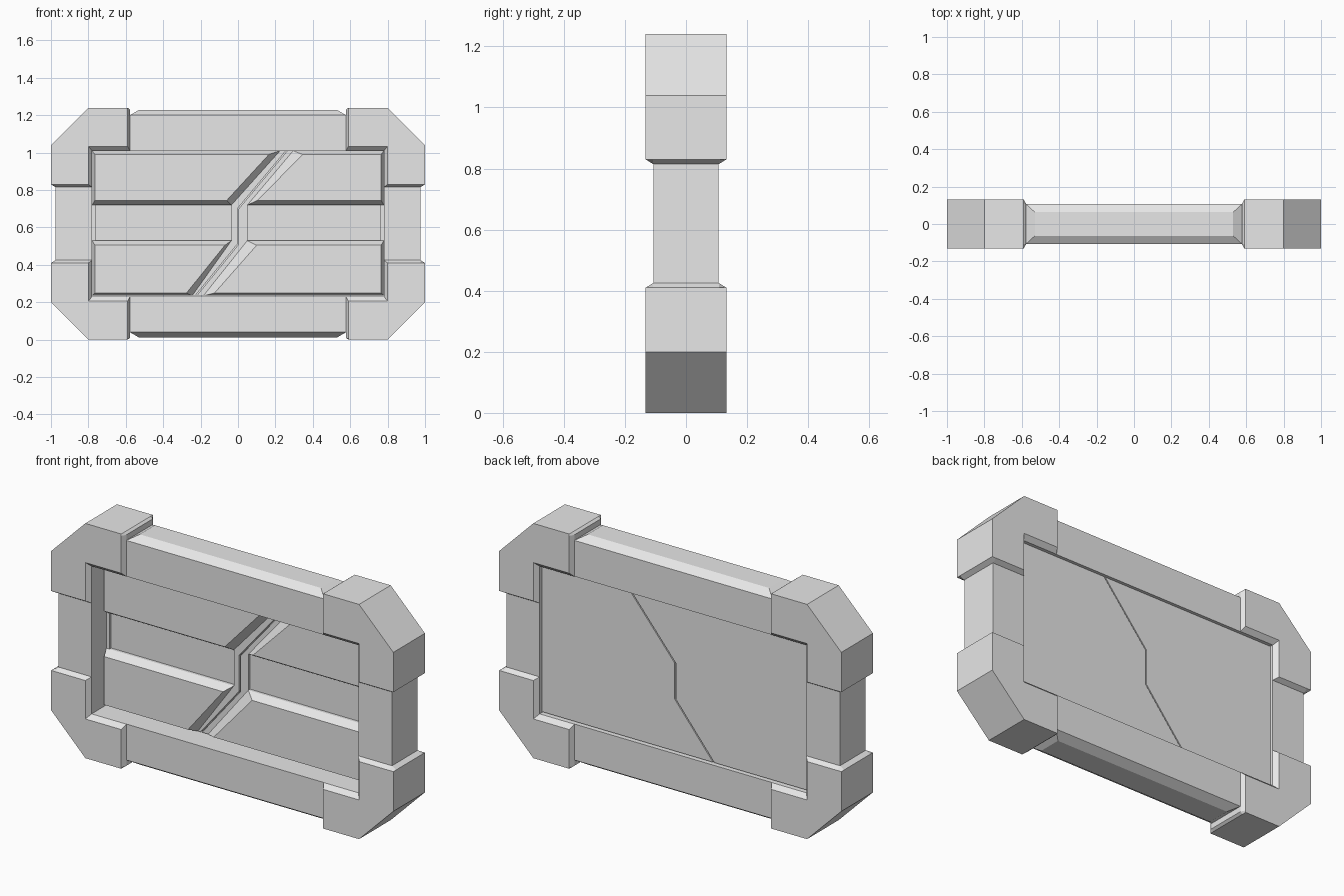
import bpy
import bmesh

default = bpy.data.objects.get("Cube")
if default:
    bpy.data.objects.remove(default, do_unlink=True)

grey = bpy.data.materials.new("light_grey_metal")
grey.use_nodes = True
grey.diffuse_color = (0.8, 0.8, 0.8, 1)
grey.node_tree.nodes["Principled BSDF"].inputs["Base Color"].default_value = (0.8, 0.8, 0.8, 1)

MID = 0.62  # height of the door's middle


def loft(name, rings):
    """Join matching rings of 3D points and cap both ends."""
    bm = bmesh.new()
    loops = [[bm.verts.new(p) for p in ring] for ring in rings]
    n = len(loops[0])
    for a, b in zip(loops, loops[1:]):
        for i in range(n):
            j = (i + 1) % n
            bm.faces.new((a[i], a[j], b[j], b[i]))
    bm.faces.new(loops[0])
    bm.faces.new(loops[-1])
    bmesh.ops.recalc_face_normals(bm, faces=bm.faces)
    mesh = bpy.data.meshes.new(name)
    bm.to_mesh(mesh)
    bm.free()
    mesh.materials.append(grey)
    obj = bpy.data.objects.new(name, mesh)
    bpy.context.collection.objects.link(obj)
    return obj


def plate(name, *layers):
    """Stack front-view outlines; each layer is (y, [(x, z), ...])."""
    return loft(name, [[(x, y, z) for x, z in pts] for y, pts in layers])


def rect(x0, x1, z0, z1):
    return [(x0, z0), (x1, z0), (x1, z1), (x0, z1)]


# Corner blocks: L shapes with a cut outer corner and bevelled inner edges
wide = [(1, .83), (.975, .815), (.78, .815), (.78, 1.01), (.577, 1.01),
        (.577, 1.23), (.59, 1.24), (.8, 1.24), (1, 1.04)]
face = [(1, .83), (.975, .83), (.8, .83), (.8, 1.033), (.59, 1.033),
        (.59, 1.23), (.59, 1.24), (.8, 1.24), (1, 1.04)]
for side, sx in (("left", 1), ("right", -1)):
    for level, sz in (("upper", 1), ("lower", -1)):
        def place(pts):
            return [(sx * x, MID + sz * (z - MID)) for x, z in pts]
        plate(f"{level}_{side}_corner", (-.132, place(face)), (-.108, place(wide)),
              (.108, place(wide)), (.132, place(face)))

# Top and bottom rails with a chamfered outer face
for name, s in (("top_rail", 1), ("bottom_rail", -1)):
    rings = []
    for hx, hy, z in ((.578, .107, 1.01), (.578, .107, 1.2), (.53, .063, 1.228)):
        zz = MID + s * (z - MID)
        rings.append([(-hx, -hy, zz), (hx, -hy, zz), (hx, hy, zz), (-hx, hy, zz)])
    loft(name, rings)

# Side rails
for name, s in (("left_rail", 1), ("right_rail", -1)):
    pts = rect(.78, .975, .424, .816)
    pts = [(s * x, z) for x, z in pts]
    plate(name, (-.107, pts), (.107, pts))

# Door leaves, split by a zigzag seam
BASE, STEP, RAISED, BACK = .03, .015, -.025, .09
seam = [(.26, 1.01), (0, .70), (0, .51), (-.225, .235)]
GAP = .004
leaves = {
    "right": dict(
        s=-1,
        edge=[(.225, 1.01), (-.035, .72), (-.035, .53), (-.245, .235)],
        inset=[(.165, .99), (-.06, .745), (-.07, .505), (-.275, .25)]),
    "left": dict(
        s=1,
        edge=[(.295, 1.01), (.05, .72), (.05, .53), (-.185, .235)],
        inset=[(.345, .99), (.105, .745), (.10, .505), (-.125, .25)]),
}
for side, d in leaves.items():
    s, edge, inset = d["s"], d["edge"], d["inset"]
    line = [(x + s * GAP, z) for x, z in seam]

    # Flat backing leaf
    base = line + [(s * .78, .235), (s * .78, 1.01)]
    plate(f"{side}_door_leaf", (BASE, base), (BACK, base))

    # Lip along the seam and rim at the outer side of the recessed band
    lip = line + edge[::-1]
    plate(f"{side}_seam_lip", (STEP, lip), (BASE, lip))
    x0, x1 = sorted((s * .762, s * .78))
    rim = rect(x0, x1, .53, .72)
    plate(f"{side}_band_rim", (STEP, rim), (BASE, rim))

    # Raised bevelled panels above and below the band
    for level, i, z0, z1, c0, c1 in (("upper", 0, 1.01, .72, .99, .745),
                                     ("lower", 2, .53, .235, .505, .25)):
        low = [edge[i], edge[i + 1], (s * .78, z1), (s * .78, z0)]
        top = [inset[i], inset[i + 1], (s * .765, c1), (s * .765, c0)]
        plate(f"{side}_{level}_panel", (BASE, low), (STEP, low), (RAISED, top))

# Seal closing the gap between the leaves
seal = [(x - .02, z) for x, z in seam] + [(x + .02, z) for x, z in seam[::-1]]
plate("door_seal", (.045, seal), (.075, seal))
